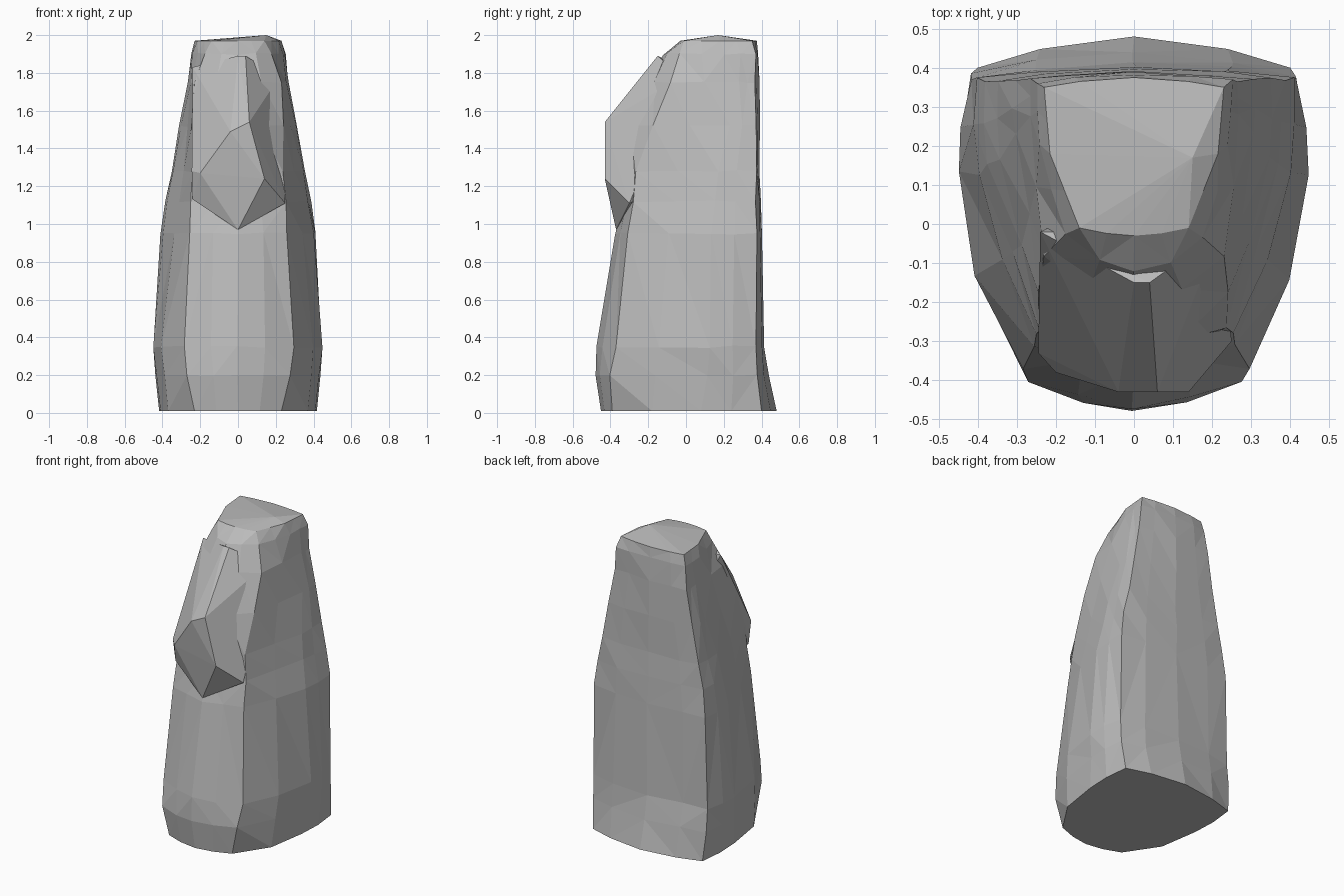
import bpy, bmesh, random
from mathutils import Vector

random.seed(4)
old = bpy.data.objects.get("Cube")
if old:
    bpy.data.objects.remove(old, do_unlink=True)

stone = bpy.data.materials.new("grey stone")
stone.use_nodes = True
GREY = (0.5, 0.5, 0.5, 1)
stone.diffuse_color = GREY
stone.node_tree.nodes["Principled BSDF"].inputs["Base Color"].default_value = GREY


def finish(name, bm):
    """Turn a bmesh into a flat-shaded stone object."""
    bmesh.ops.recalc_face_normals(bm, faces=bm.faces)
    mesh = bpy.data.meshes.new(name)
    bm.to_mesh(mesh)
    bm.free()
    mesh.materials.append(stone)
    obj = bpy.data.objects.new(name, mesh)
    bpy.context.collection.objects.link(obj)
    return obj


def section(z, front, brow_x, brow_y, side_x, side_y, back_x, back_y, rear):
    """Outline of the boulder at one height, running round from the front."""
    bulge = max(0, 0.05 * (1 - z / 1.2))
    half = [
        (brow_x * 0.5, front * 0.7 + brow_y * 0.3),
        (brow_x, brow_y),
        ((brow_x + side_x) / 2 + bulge, (brow_y + side_y) / 2 - bulge / 2),
        (side_x, side_y),
        ((side_x + back_x) / 2 + bulge / 4, (side_y + back_y) / 2),
        (back_x, back_y),
        (back_x * 0.6, back_y * 0.4 + rear * 0.6),
    ]
    left = [(-x, y) for x, y in reversed(half)]
    return [(x, y, z) for x, y in [(0, front)] + half + [(0, rear)] + left]


# Boulder body: height, front, brow x/y, side x/y, back corner x/y, rear
LEVELS = [
    (0.01, -0.45, 0.23, -0.39, 0.41, 0.08, 0.40, 0.40, 0.48),
    (0.20, -0.48, 0.27, -0.40, 0.43, 0.11, 0.42, 0.38, 0.44),
    (0.35, -0.47, 0.29, -0.37, 0.445, 0.13, 0.42, 0.37, 0.415),
    (0.95, -0.37, 0.26, -0.31, 0.40, 0.13, 0.405, 0.37, 0.40),
    (1.12, -0.33, 0.25, -0.28, 0.375, 0.15, 0.385, 0.37, 0.395),
    (1.28, -0.33, 0.24, -0.27, 0.345, 0.17, 0.352, 0.37, 0.39),
    (1.52, -0.35, 0.24, -0.18, 0.305, 0.23, 0.308, 0.37, 0.39),
    (1.75, -0.21, 0.235, -0.08, 0.265, 0.28, 0.27, 0.37, 0.385),
    (1.90, -0.12, 0.18, -0.03, 0.24, 0.20, 0.248, 0.365, 0.38),
    (1.97, -0.03, 0.14, -0.01, 0.215, 0.18, 0.23, 0.35, 0.375),
]
bm = bmesh.new()
rings = []
for level in LEVELS:
    chip = 0.006 if 0.1 < level[0] < 1.95 else 0
    ring = []
    for co in section(*level):
        jitter = Vector([random.uniform(-chip, chip) for _ in range(3)])
        ring.append(bm.verts.new(Vector(co) + jitter))
    rings.append(ring)
count = len(rings[0])
for low, high in zip(rings, rings[1:]):
    for i in range(count):
        j = (i + 1) % count
        bm.faces.new((low[i], low[j], high[j], high[i]))
bm.faces.new(rings[0])
peak = bm.verts.new((0.15, 0.17, 2.0))
for i in range(count):
    bm.faces.new((rings[-1][i], rings[-1][(i + 1) % count], peak))
bmesh.ops.triangulate(bm, faces=bm.faces)
finish("boulder_body", bm)

# Jutting outcrop: undercut diamond, side corners, then the ridge to the crown
OUTCROP = [
    (-0.04, -0.43, 1.49), (0.06, -0.43, 1.54), (0.14, -0.43, 1.24),
    (0, -0.37, 0.97), (-0.2, -0.38, 1.27),
    (-0.24, -0.31, 1.13), (0.25, -0.30, 1.11), (-0.245, -0.33, 1.28),
    (0, -0.15, 1.89), (0.04, -0.15, 1.89), (-0.24, -0.02, 1.83),
    (0.22, -0.02, 1.78), (0, 0.1, 1.3),
]
bm = bmesh.new()
for point in OUTCROP:
    bm.verts.new(point)
bmesh.ops.convex_hull(bm, input=bm.verts)
finish("front_outcrop", bm)
